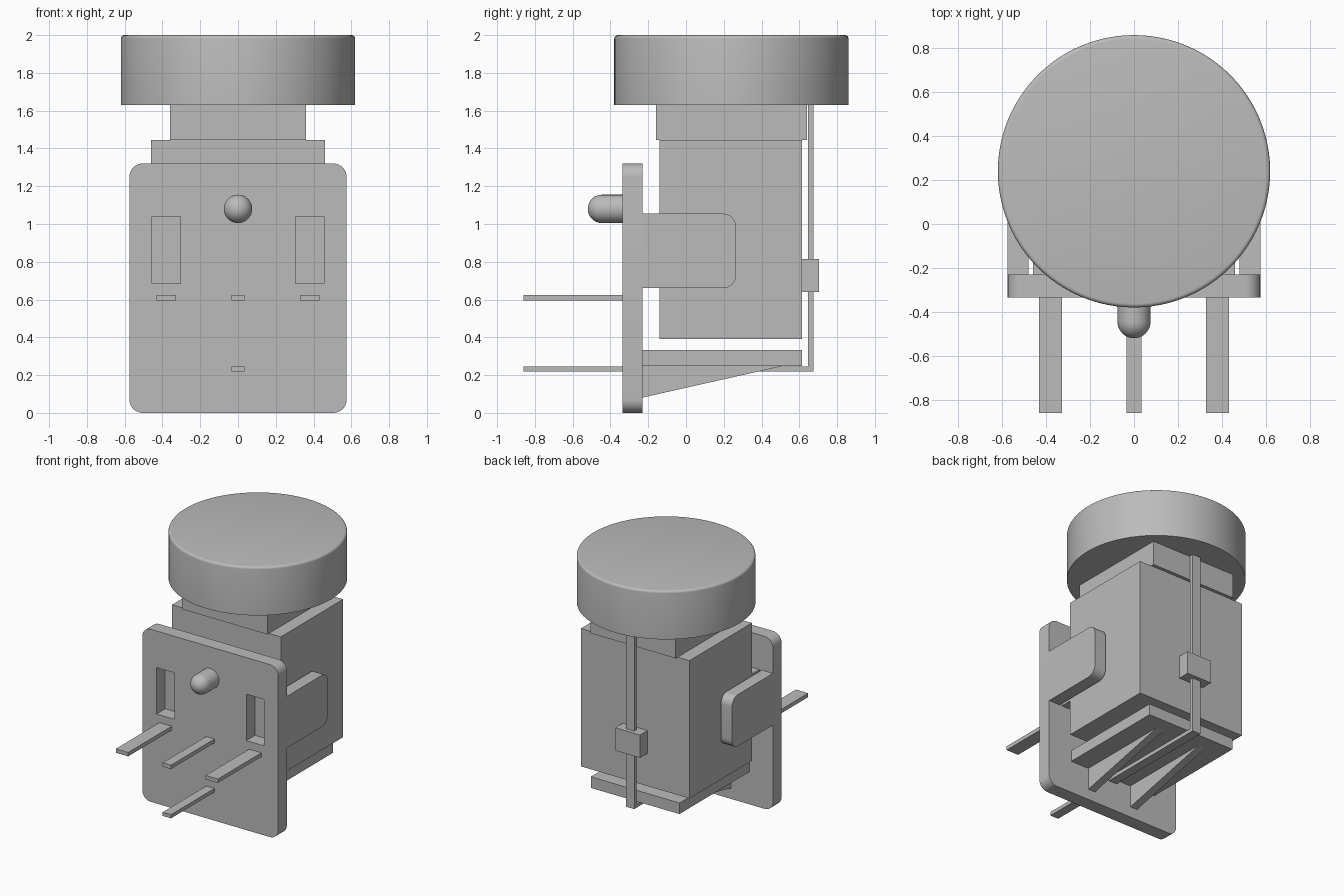
import bpy, bmesh, math
from mathutils import Matrix

cube = bpy.data.objects.get("Cube")
if cube:
    bpy.data.objects.remove(cube)

grey = bpy.data.materials.new("plain grey")
grey.use_nodes = True
COLOR = (0.5, 0.5, 0.5, 1)
grey.diffuse_color = COLOR
grey.node_tree.nodes["Principled BSDF"].inputs["Base Color"].default_value = COLOR


def finish(bm, name, smooth=False):
    bmesh.ops.recalc_face_normals(bm, faces=bm.faces)
    mesh = bpy.data.meshes.new(name)
    bm.to_mesh(mesh)
    bm.free()
    obj = bpy.data.objects.new(name, mesh)
    bpy.context.collection.objects.link(obj)
    mesh.materials.append(grey)
    if smooth:
        bpy.ops.object.select_all(action='DESELECT')
        obj.select_set(True)
        bpy.context.view_layer.objects.active = obj
        bpy.ops.object.shade_smooth_by_angle(angle=math.radians(35))
    return obj


def box(name, x, y, z, radius=0, round_edge=None):
    """Box from (min, max) ranges; edges along X or Y accepted by round_edge are rounded."""
    bm = bmesh.new()
    bmesh.ops.create_cube(bm, size=1)
    for v in bm.verts:
        v.co = [r[0] if c < 0 else r[1] for c, r in zip(v.co, (x, y, z))]
    if radius:
        edges = [e for e in bm.edges if round_edge(e)]
        bmesh.ops.bevel(bm, geom=edges, offset=radius, segments=8,
                        profile=0.5, affect='EDGES')
    return finish(bm, name, bool(radius))


def along(e, axis):
    d = e.verts[1].co - e.verts[0].co
    return abs(d[axis]) > 0.99 * d.length


def lathe(name, profile, matrix, steps=96):
    """Spin a (radius, height) profile around Z, then place it."""
    bm = bmesh.new()
    verts = [bm.verts.new((r, 0, h)) for r, h in profile]
    edges = [bm.edges.new(pair) for pair in zip(verts, verts[1:])]
    bmesh.ops.spin(bm, geom=verts + edges, cent=(0, 0, 0), axis=(0, 0, 1),
                   angle=2 * math.pi, steps=steps)
    bmesh.ops.remove_doubles(bm, verts=bm.verts, dist=0.0001)
    bm.transform(matrix)
    return finish(bm, name, True)


def arc(radius, r0, h0, n):
    return [(r0 + radius * math.cos(t), h0 + radius * math.sin(t))
            for t in (math.pi / 2 * i / n for i in range(n + 1))]


# Round knob, square neck and main body
lathe("knob", [(0, 1.63), (0.62, 1.63)] + arc(0.018, 0.602, 1.982, 4) + [(0, 2)],
      Matrix.Translation((0, 0.24, 0)))
box("neck", (-0.36, 0.36), (-0.16, 0.64), (1.445, 1.63))
box("body", (-0.46, 0.46), (-0.14, 0.615), (0.39, 1.445))

# Front plate with rounded corners and two windows
plate = box("front_plate", (-0.575, 0.575), (-0.335, -0.23), (0, 1.32),
            0.07, lambda e: along(e, 1))
for side, s in (("left", 1), ("right", -1)):
    cutter = box(side + "_window_cutter", sorted((s * 0.305, s * 0.455)),
                 (-0.4, -0.2), (0.685, 1.04))
    cutter.hide_render = True
    cutter.hide_set(True)
    cut = plate.modifiers.new(side + "_window", 'BOOLEAN')
    cut.operation = 'DIFFERENCE'
    cut.solver = 'EXACT'
    cut.object = cutter
bpy.context.view_layer.update()
cut_mesh = bpy.data.meshes.new_from_object(
    plate.evaluated_get(bpy.context.evaluated_depsgraph_get()))
plate.modifiers.clear()
plate.data = cut_mesh
for obj in [o for o in bpy.data.objects if o.name.endswith("_window_cutter")]:
    bpy.data.objects.remove(obj)

# Mirrored side parts
for side, s in (("left", 1), ("right", -1)):
    def span(a, b):
        return sorted((s * a, s * b))
    box(side + "_side_arm", span(0.48, 0.575), (-0.24, 0.265), (0.66, 1.055), 0.07,
        lambda e: along(e, 0) and e.verts[0].co.y > 0)
    box(side + "_body_tab", span(0.29, 0.46), (-0.23, -0.13), (0.66, 1.055))
    box(side + "_pin", span(0.328, 0.432), (-0.86, -0.3), (0.595, 0.625))

    # Tapered rib under the bottom ledge
    bm = bmesh.new()
    face = bm.faces.new([bm.verts.new((s * 0.16, y, z)) for y, z in
                         ((-0.235, 0.08), (0.52, 0.25), (-0.235, 0.25))])
    out = bmesh.ops.extrude_face_region(bm, geom=[face])["geom"]
    bmesh.ops.translate(bm, vec=(s * 0.06, 0, 0),
                        verts=[g for g in out if isinstance(g, bmesh.types.BMVert)])
    finish(bm, side + "_rib")

# Bottom ledge
box("bottom_ledge", (-0.375, 0.375), (-0.235, 0.615), (0.248, 0.333))

# Centre pins, with the lower one running back and up to the knob
STRIP = (-0.035, 0.035)
box("center_pin", STRIP, (-0.86, -0.3), (0.595, 0.625))
box("lower_pin", STRIP, (-0.86, 0.675), (0.218, 0.246))
box("back_strip", STRIP, (0.647, 0.675), (0.218, 1.63))
box("back_clip", (-0.105, 0.105), (0.615, 0.705), (0.64, 0.815))

# Round-ended locating peg
lathe("locating_peg", [(0, 0), (0.075, 0)] + arc(0.075, 0, 0.125, 10),
      Matrix.Translation((0, -0.32, 1.08)) @ Matrix.Rotation(math.pi / 2, 4, 'X'), 48)
